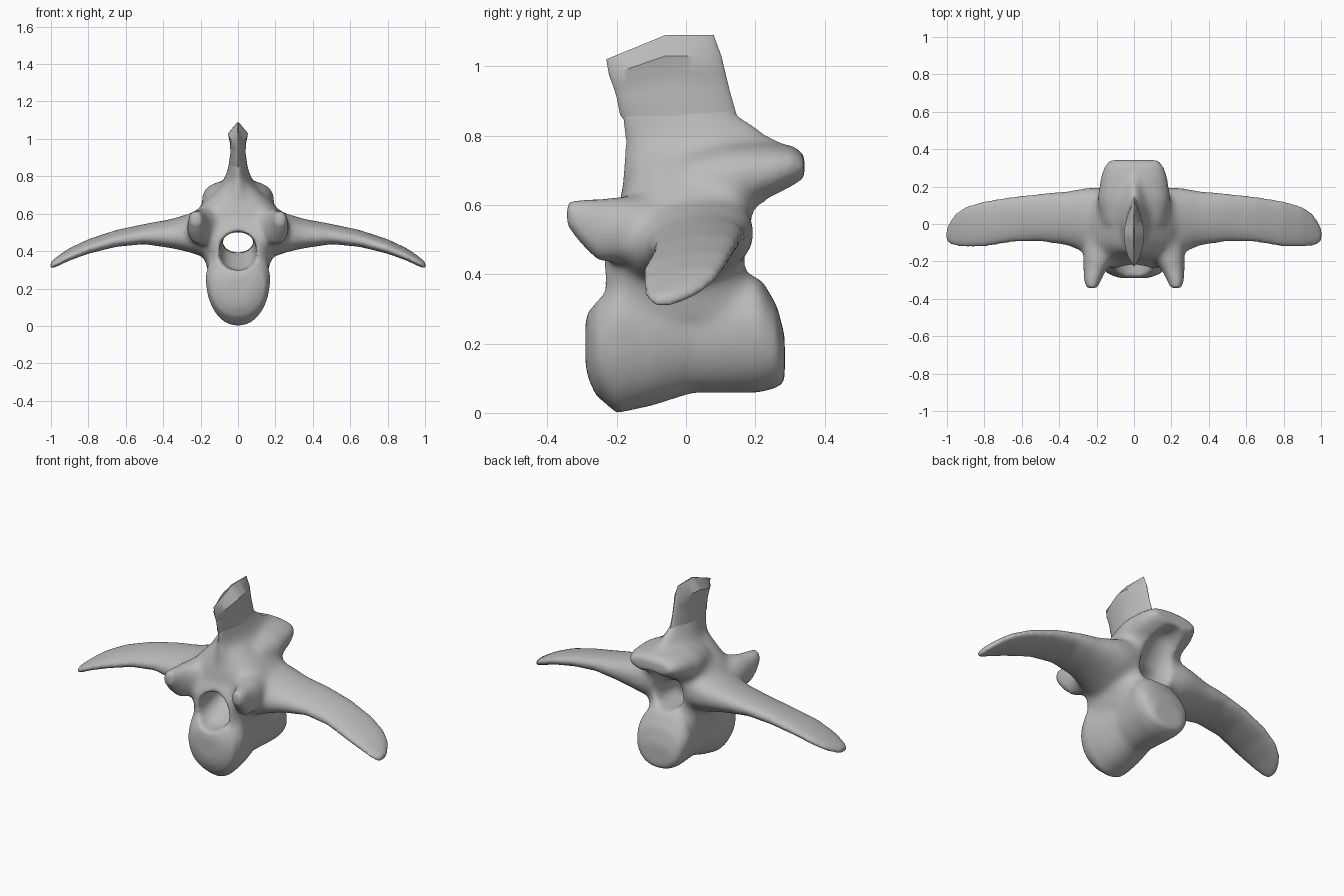
import bpy, bmesh, math
from mathutils import Vector

SIDES = 40
scene = bpy.context.scene
default_cube = bpy.data.objects.get("Cube")
if default_cube:
    bpy.data.objects.remove(default_cube, do_unlink=True)

bone = bpy.data.materials.new("bone_grey")
bone.use_nodes = True
bone.diffuse_color = (0.5, 0.5, 0.5, 1)
bone.node_tree.nodes["Principled BSDF"].inputs["Base Color"].default_value = bone.diffuse_color


def superpower(value, power):
    return math.copysign(abs(value) ** (2 / power), value)


def loft(bm, axis, rings, power=2.2, warp=None, flip=1):
    """Skin rings of (position, centre, centre, half size, half size) along an axis."""
    others = [i for i in range(3) if i != axis]
    loops = []
    for position, c1, c2, h1, h2 in rings:
        loop = []
        for k in range(SIDES):
            angle = math.tau * k / SIDES
            co = Vector()
            co[axis] = position
            co[others[0]] = c1 + h1 * superpower(math.cos(angle), power)
            co[others[1]] = c2 + h2 * superpower(math.sin(angle), power)
            if warp:
                warp(co)
            co.x *= flip
            loop.append(bm.verts.new(co))
        loops.append(loop)
    faces = [bm.faces.new(loops[0]), bm.faces.new(loops[-1])]
    for a, b in zip(loops, loops[1:]):
        for k in range(SIDES):
            n = (k + 1) % SIDES
            faces.append(bm.faces.new((a[k], a[n], b[n], b[k])))
    bmesh.ops.recalc_face_normals(bm, faces=faces)


def make_object(name, bm):
    mesh = bpy.data.meshes.new(name)
    bm.to_mesh(mesh)
    bm.free()
    obj = bpy.data.objects.new(name, mesh)
    scene.collection.objects.link(obj)
    return obj


def slope_crest(co):
    # the crest drops toward the front, more so near its top
    amount = min(1, max(0, (co.z - 0.86) / 0.2))
    co.z += amount * min(0, (co.y + 0.06) * 0.41)


def tilt_wing(co):
    # the rear edge of each wing sits higher
    co.z += 0.12 * co.y


def widen_upward(co):
    # the body is broader near the canal than at its base
    co.x *= 1 + 0.55 * (co.z - 0.2)


bm = bmesh.new()

# rounded, waisted main body
loft(bm, 1, [
    (-0.29, 0, 0.2, 0.06, 0.06),
    (-0.283, 0, 0.2, 0.1, 0.1),
    (-0.26, 0, 0.195, 0.15, 0.145),
    (-0.2, 0, 0.22, 0.17, 0.222),
    (-0.1, 0, 0.21, 0.16, 0.19),
    (0.02, 0, 0.23, 0.14, 0.172),
    (0.21, 0, 0.23, 0.162, 0.172),
    (0.263, 0, 0.19, 0.145, 0.118),
    (0.285, 0, 0.155, 0.1, 0.068),
], warp=widen_upward)

# arch rising around the canal
loft(bm, 2, [
    (0.27, 0, -0.02, 0.155, 0.23),
    (0.39, 0, -0.035, 0.186, 0.222),
    (0.47, 0, -0.035, 0.205, 0.215),
    (0.56, 0, 0, 0.23, 0.2),
    (0.62, 0, 0.01, 0.22, 0.2),
    (0.68, 0, 0.03, 0.165, 0.2),
    (0.75, 0, 0.04, 0.09, 0.19),
], power=2.9)

# flared foot of the upright blade
loft(bm, 2, [
    (0.6, 0, 0.05, 0.18, 0.24),
    (0.7, 0, 0.065, 0.13, 0.25),
    (0.77, 0, 0.055, 0.085, 0.235),
    (0.81, 0, 0.022, 0.064, 0.205),
    (0.86, 0, -0.02, 0.05, 0.17),
    (0.91, 0, -0.034, 0.036, 0.15),
], power=1.6)

# rear shelf
loft(bm, 1, [
    (0, 0, 0.66, 0.17, 0.1),
    (0.13, 0, 0.675, 0.197, 0.108),
    (0.24, 0, 0.695, 0.182, 0.085),
    (0.31, 0, 0.71, 0.157, 0.06),
    (0.342, 0, 0.71, 0.13, 0.035),
], power=2.3)

for side in (1, -1):
    # sweeping side wing with a flared root
    loft(bm, 0, [
        (0.1, 0, 0.5, 0.185, 0.135),
        (0.2, 0.008, 0.497, 0.19, 0.122),
        (0.27, 0.02, 0.495, 0.172, 0.098),
        (0.35, 0.03, 0.49, 0.148, 0.077),
        (0.5, 0.035, 0.487, 0.128, 0.051),
        (0.65, 0.025, 0.465, 0.123, 0.042),
        (0.8, 0, 0.425, 0.125, 0.035),
        (0.9, -0.015, 0.385, 0.112, 0.03),
        (0.96, -0.033, 0.353, 0.088, 0.025),
        (0.99, -0.05, 0.336, 0.058, 0.021),
        (1.006, -0.06, 0.328, 0.03, 0.017),
    ], warp=tilt_wing, flip=side)
    # front knob, leaning outward from the arch
    loft(bm, 1, [
        (-0.05, 0.15, 0.52, 0.11, 0.1),
        (-0.18, 0.183, 0.53, 0.09, 0.097),
        (-0.25, 0.21, 0.527, 0.06, 0.092),
        (-0.3, 0.222, 0.55, 0.046, 0.067),
        (-0.344, 0.225, 0.575, 0.03, 0.036),
    ], flip=side)

vertebra = make_object("vertebra", bm)

# crisp upper blade with a ridged top
bm = bmesh.new()
loft(bm, 2, [
    (0.82, 0, 0, 0.044, 0.16),
    (0.86, 0, -0.022, 0.05, 0.168),
    (0.93, 0, -0.037, 0.04, 0.163),
    (0.98, 0, -0.048, 0.044, 0.162),
    (1.03, 0, -0.06, 0.054, 0.162),
    (1.09, 0, -0.075, 0.003, 0.155),
], power=1.6, warp=slope_crest)
crest = make_object("upper_blade", bm)

# canal running front to back, flaring under the rear shelf
bm = bmesh.new()
loft(bm, 1, [
    (-0.5, 0, 0.4, 0.1, 0.102),
    (-0.2, 0, 0.4, 0.1, 0.102),
    (-0.02, 0, 0.447, 0.084, 0.057),
    (0.1, 0, 0.46, 0.086, 0.07),
    (0.22, 0, 0.53, 0.1, 0.14),
    (0.32, 0, 0.55, 0.1, 0.13),
    (0.5, 0, 0.55, 0.1, 0.13),
])
canal = make_object("canal_cutter", bm)
canal.hide_render = True


def add_remesh():
    fuse = vertebra.modifiers.new("fuse", "REMESH")
    fuse.mode = "VOXEL"
    fuse.voxel_size = 0.01


# fuse the parts, then open the canal
add_remesh()
cut = vertebra.modifiers.new("canal", "BOOLEAN")
cut.operation = "DIFFERENCE"
cut.solver = "EXACT"
cut.object = canal
add_remesh()
bpy.context.view_layer.update()
graph = bpy.context.evaluated_depsgraph_get()
fused = bpy.data.meshes.new_from_object(vertebra.evaluated_get(graph))
vertebra.modifiers.clear()
vertebra.data = fused
bpy.data.objects.remove(canal, do_unlink=True)

# soften everything a little, and the joints around the arch more
bm = bmesh.new()
bm.from_mesh(fused)
joints = [v for v in bm.verts
          if abs(v.co.x) < 0.42 and abs(v.co.y) < 0.25 and 0.28 < v.co.z < 0.82]
for verts, repeats in ((joints, 18), (bm.verts[:], 9)):
    for step in range(repeats):
        bmesh.ops.smooth_vert(bm, verts=verts, factor=0.5,
                              use_axis_x=True, use_axis_y=True, use_axis_z=True)
bm.to_mesh(fused)
bm.free()

for obj in (vertebra, crest):
    obj.data.materials.clear()
    obj.data.materials.append(bone)
    bpy.ops.object.select_all(action="DESELECT")
    obj.select_set(True)
    bpy.context.view_layer.objects.active = obj
    bpy.ops.object.shade_smooth_by_angle(angle=math.radians(40))
